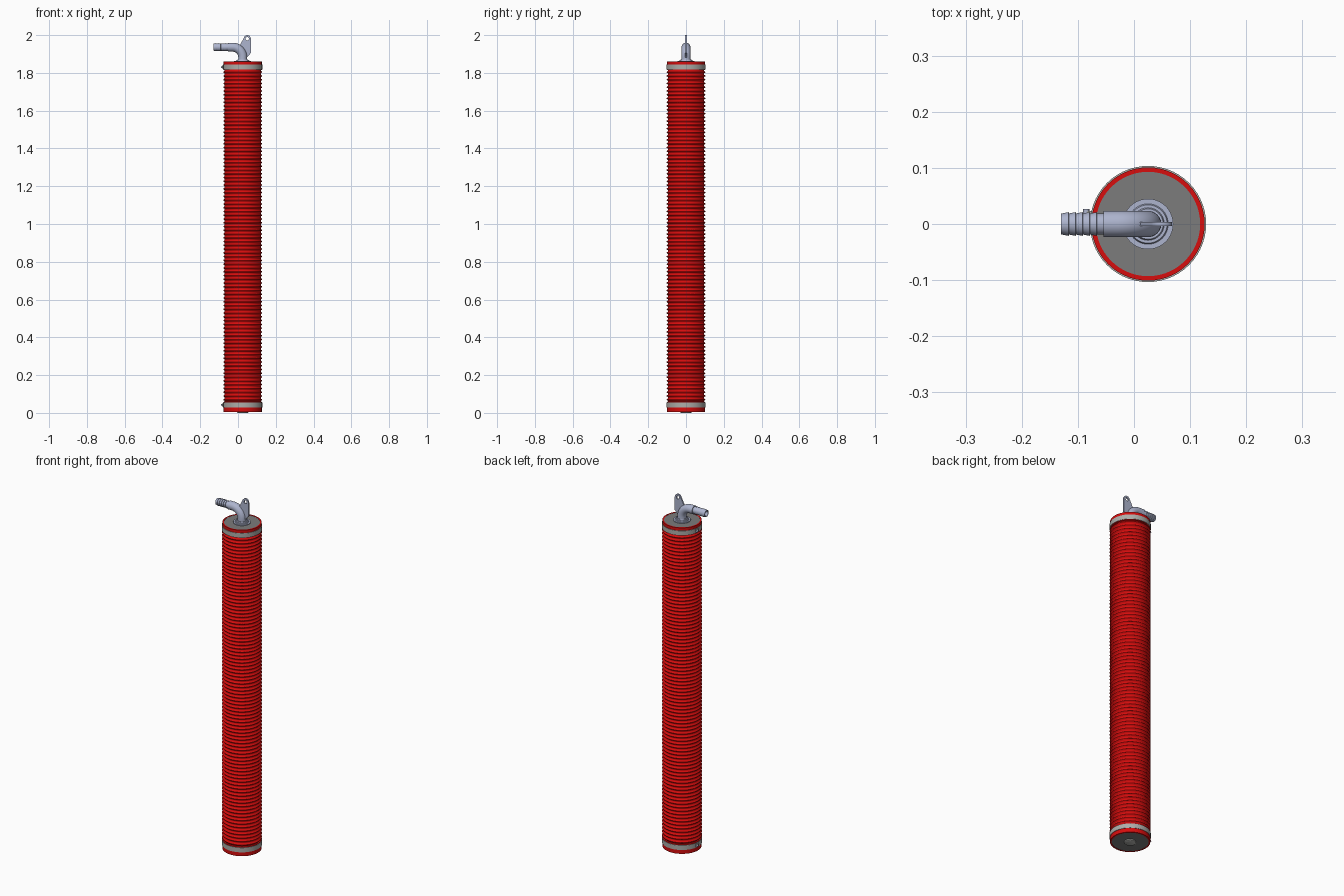
import bpy, bmesh, math
from mathutils import Matrix, Vector

if "Cube" in bpy.data.objects:
    bpy.data.objects.remove(bpy.data.objects["Cube"])

CX = 0.025           # hose axis
SEG = 56


def material(name, rgb):
    m = bpy.data.materials.new(name)
    m.diffuse_color = (*rgb, 1)
    m.use_nodes = True
    m.node_tree.nodes["Principled BSDF"].inputs["Base Color"].default_value = m.diffuse_color
    return m


RED = material("hose red", (0.68, 0.004, 0.004))
DARK = material("plug grey", (0.20, 0.20, 0.20))
STEEL = material("blue grey metal", (0.42, 0.46, 0.62))
BAND = material("clamp grey", (0.42, 0.42, 0.40))


def finish(bm, name, mat, angle=35):
    bmesh.ops.recalc_face_normals(bm, faces=bm.faces)
    me = bpy.data.meshes.new(name)
    bm.to_mesh(me)
    bm.free()
    me.materials.append(mat)
    ob = bpy.data.objects.new(name, me)
    bpy.context.collection.objects.link(ob)
    bpy.ops.object.select_all(action='DESELECT')
    ob.select_set(True)
    bpy.context.view_layer.objects.active = ob
    bpy.ops.object.shade_smooth_by_angle(angle=math.radians(angle))
    return ob


def loft(name, rings, mat, closed=False, angle=35):
    """Skin a list of point rings, capping the ends unless closed."""
    bm = bmesh.new()
    vs = [[bm.verts.new(p) for p in r] for r in rings]
    n = len(vs[0])
    pairs = list(zip(vs, vs[1:])) + ([(vs[-1], vs[0])] if closed else [])
    for a, b in pairs:
        for i in range(n):
            j = (i + 1) % n
            bm.faces.new((a[i], a[j], b[j], b[i]))
    if not closed:
        bm.faces.new(vs[0])
        bm.faces.new(vs[-1])
    return finish(bm, name, mat, angle)


def circle(centre, u, v, r, n):
    return [centre + (u * math.cos(2 * math.pi * i / n) + v * math.sin(2 * math.pi * i / n)) * r
            for i in range(n)]


X, Y, Z = Vector((1, 0, 0)), Vector((0, 1, 0)), Vector((0, 0, 1))


def lathe(name, profile, mat, closed=False, n=SEG, angle=35):
    """Revolve (radius, z) pairs about the hose axis."""
    return loft(name, [circle(Vector((CX, 0, z)), X, Y, r, n) for r, z in profile],
                mat, closed, angle)


# Corrugated hose with plain cuffs
Z0, Z1, RIBS = 0.06, 1.814, 88
pitch = (Z1 - Z0) / RIBS
prof = [(0.093, 0.006), (0.101, 0.006), (0.101, Z0 - 0.002)]
for i in range(RIBS):
    z = Z0 + i * pitch
    for f, r in ((0.0, 0.0955), (0.22, 0.0965), (0.36, 0.1015),
                 (0.5, 0.1028), (0.64, 0.1015), (0.78, 0.0965)):
        prof.append((r, z + f * pitch))
prof += [(0.0955, Z1), (0.101, Z1 + 0.002), (0.101, 1.86), (0.093, 1.86)]
lathe("corrugated_hose", prof, RED, closed=True, angle=50)

# End plugs and bottom boss
lathe("top_plug", [(0.0932, 1.80), (0.0932, 1.859)], DARK)
lathe("bottom_plug", [(0.0932, 0.007), (0.0932, 0.06)], DARK)
lathe("bottom_boss", [(0.027, 0.0), (0.03, 0.002), (0.03, 0.01)], BAND)

# Clamp bands with a screw housing each
for label, zc in (("bottom", 0.042), ("top", 1.831)):
    lathe(label + "_clamp_band", [(0.099, zc - 0.013), (0.1035, zc - 0.013),
                                  (0.1035, zc + 0.013), (0.099, zc + 0.013)], BAND, closed=True)
    bm = bmesh.new()
    bmesh.ops.create_cube(bm, size=1, matrix=Matrix.Translation((-0.079, 0.012, zc))
                          @ Matrix.Diagonal((0.010, 0.022, 0.014, 1)))
    finish(bm, label + "_clamp_housing", BAND)
    loft(label + "_clamp_screw", [circle(Vector((-0.085, y, zc)), X, Z, 0.0055, 12)
                                  for y in (0.016, 0.027)], STEEL)

# Stepped flange under the elbow
lathe("elbow_flange", [(0.045, 1.857), (0.045, 1.863), (0.036, 1.863), (0.034, 1.867),
                       (0.029, 1.867), (0.027, 1.872)], STEEL, n=40)

# Elbow swept from vertical to the left
HZ, BR, R = 1.936, 0.054, 0.0235
path = [(Vector((CX, 0, 1.858)), X)]
for i in range(13):
    a = math.pi / 2 * i / 12
    d = Vector((math.cos(a), 0, math.sin(a)))
    path.append((Vector((CX - BR, 0, HZ - BR)) + d * BR, d))
path.append((Vector((-0.054, 0, HZ)), Z))
loft("elbow_pipe", [circle(p, d, Y, R, 32) for p, d in path], STEEL)

# Barbed hose tail with open bore
tail = [(0.019, -0.052)]
for i in range(5):
    x = -0.066 - i * 0.0125
    tail += [(0.019, x), (0.0212, x - 0.0005), (0.019, x - 0.011)]
tail += [(0.0185, -0.130), (0.014, -0.130), (0.014, -0.07)]
loft("hose_tail", [circle(Vector((x, 0, HZ)), Y, Z, r, 32) for r, x in tail], STEEL, angle=20)

# Lifting lug: plate outline with a rounded top, and a round eye
EYE, ER = Vector((0.049, 0, 1.981)), 0.009
outline = [(0.006, 1.938), (0.020, 1.915), (0.040, 1.880), (0.046, 1.880), (0.068, 1.905)]
outline += [(EYE.x + 0.019 * math.cos(math.radians(a)), EYE.z + 0.019 * math.sin(math.radians(a)))
            for a in range(0, 166, 15)]
bm = bmesh.new()
edges = []
hole = [(p.x, p.z) for p in circle(EYE, X, Z, ER, 20)]
for loop in (outline, hole):
    vs = [bm.verts.new((x, -0.004, z)) for x, z in loop]
    edges += [bm.edges.new((vs[i - 1], vs[i])) for i in range(len(vs))]
bmesh.ops.triangle_fill(bm, use_beauty=True, edges=edges, normal=(0, -1, 0))
ext = bmesh.ops.extrude_face_region(bm, geom=bm.faces[:])
bmesh.ops.translate(bm, vec=(0, 0.008, 0),
                    verts=[g for g in ext["geom"] if isinstance(g, bmesh.types.BMVert)])
# close the underside if the extrusion removed it
if any(e.is_boundary for e in bm.edges):
    rim = [e for e in bm.edges if e.is_boundary]
    bmesh.ops.triangle_fill(bm, use_beauty=True, edges=rim, normal=(0, -1, 0))
finish(bm, "lifting_lug", STEEL)
